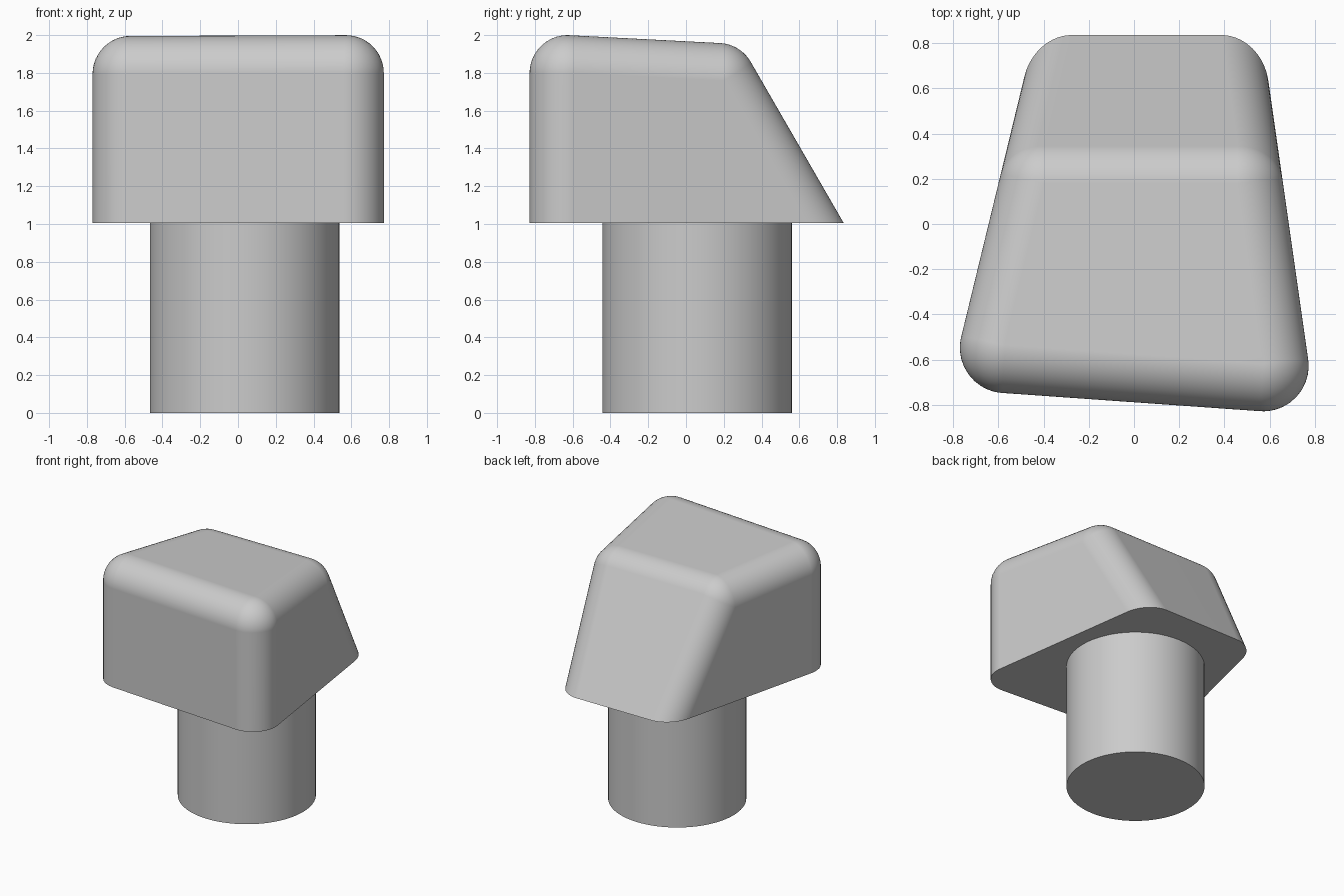
import bpy
import bmesh
from mathutils import Matrix, Vector

cube = bpy.data.objects.get("Cube")
if cube:
    bpy.data.objects.remove(cube, do_unlink=True)

grey = bpy.data.materials.new("plain grey")
grey.use_nodes = True
colour = (0.6, 0.6, 0.6, 1)
grey.diffuse_color = colour
grey.node_tree.nodes["Principled BSDF"].inputs["Base Color"].default_value = colour

BASE = 1.005    # height where the head meets the stem
RADIUS = 0.2    # rounding of the head
STEPS = 12      # segments in each rounded edge


def finish(bm, name):
    """Turn a bmesh into a smooth-shaded grey object."""
    bmesh.ops.recalc_face_normals(bm, faces=bm.faces[:])
    mesh = bpy.data.meshes.new(name)
    bm.to_mesh(mesh)
    bm.free()
    mesh.materials.append(grey)
    obj = bpy.data.objects.new(name, mesh)
    bpy.context.collection.objects.link(obj)
    bpy.ops.object.select_all(action='DESELECT')
    obj.select_set(True)
    bpy.context.view_layer.objects.active = obj
    bpy.ops.object.shade_smooth_by_angle(angle=0.6)
    weighted = obj.modifiers.new("even shading", 'WEIGHTED_NORMAL')
    weighted.keep_sharp = True
    return obj


def inner_corner(planes):
    """Meeting point of three planes moved inwards by the rounding radius."""
    normals = Matrix([n for n, p in planes])
    return normals.inverted() @ Vector([n.dot(p) - RADIUS for n, p in planes])


def rounded_corner(planes):
    """Points of the ball patch that touches all three planes."""
    centre = inner_corner(planes)
    a, b, c = [n for n, p in planes]
    for i in range(STEPS + 1):
        for j in range(STEPS + 1 - i):
            direction = a * i + b * j + c * (STEPS - i - j)
            yield centre + direction.normalized() * RADIUS


# Head: four walls over a skewed footprint, the back wall leaning inwards
footprint = [(-0.82, -0.73), (0.805, -0.845), (0.565, 0.835), (-0.44, 0.835)]
lean = [0, 0, 0.577, 0]
walls = []
for i, (x, y) in enumerate(footprint):
    nx, ny = footprint[(i + 1) % 4]
    side = Vector((ny - y, x - nx, 0)).normalized()
    side.z = lean[i]
    walls.append((side.normalized(), Vector((x, y, BASE))))
top = (Vector((0, 0.052, 1)).normalized(), Vector((0, -0.63, 2)))
bottom = (Vector((0, 0, -1)), Vector((0, 0, BASE - 0.5)))

bm = bmesh.new()
for i in range(4):
    for cap in (top, bottom):
        for point in rounded_corner((walls[i - 1], walls[i], cap)):
            bm.verts.new(point)
bmesh.ops.convex_hull(bm, input=bm.verts[:])
bmesh.ops.dissolve_limit(bm, angle_limit=0.01, verts=bm.verts[:], edges=bm.edges[:])

# Cut the head flat underneath and close it
bmesh.ops.bisect_plane(bm, geom=bm.verts[:] + bm.edges[:] + bm.faces[:],
                       plane_co=(0, 0, BASE), plane_no=(0, 0, 1), clear_inner=True)
bmesh.ops.holes_fill(bm, edges=[e for e in bm.edges if e.is_boundary], sides=0)
finish(bm, "head")

# Stem: plain round post
bm = bmesh.new()
bmesh.ops.create_cone(bm, cap_ends=True, segments=96, radius1=0.502, radius2=0.502,
                      depth=BASE, matrix=Matrix.Translation((0.036, 0.06, BASE / 2)))
finish(bm, "stem")
